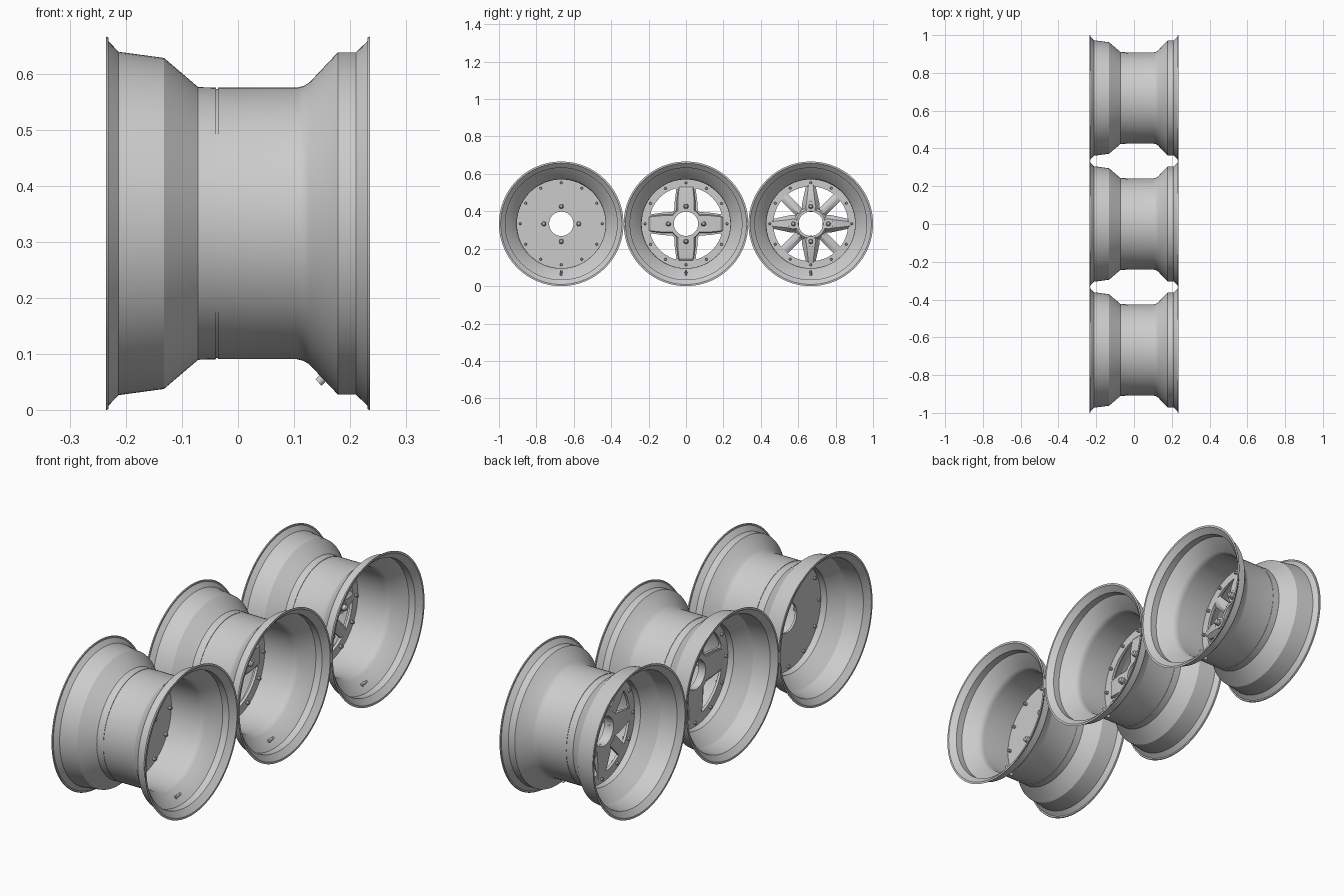
import bpy, bmesh
from math import sin, cos, pi, radians, atan2, hypot
from mathutils import Matrix, Vector

if "Cube" in bpy.data.objects:
    bpy.data.objects.remove(bpy.data.objects["Cube"])

R = 0.333            # wheel radius, also hub height
FACE_X = -0.038      # plane of the bolted centre
TO_AXLE = Matrix(((0, 0, 1, 0), (1, 0, 0, 0), (0, 1, 0, 0), (0, 0, 0, 1)))  # local z -> x


def add(name, bm, y):
    bmesh.ops.recalc_face_normals(bm, faces=bm.faces)
    me = bpy.data.meshes.new(name)
    bm.to_mesh(me)
    bm.free()
    ob = bpy.data.objects.new(name, me)
    ob.location = (0, y, R)
    bpy.context.collection.objects.link(ob)
    return ob


def lathe(bm, profile, centre=(0, 0, 0), direction=(1, 0, 0), n=96):
    """Revolve a closed (distance, radius) profile round an axis."""
    rot = Vector((1, 0, 0)).rotation_difference(Vector(direction)).to_matrix()
    rings = []
    for x, r in profile:
        if r == 0:
            rings.append([bm.verts.new(rot @ Vector((x, 0, 0)) + Vector(centre))] * n)
        else:
            rings.append([bm.verts.new(rot @ Vector((x, r * cos(2 * pi * i / n), r * sin(2 * pi * i / n)))
                                       + Vector(centre)) for i in range(n)])
    for a, b in zip(rings, rings[1:] + rings[:1]):
        for i in range(n):
            j = (i + 1) % n
            f = list(dict.fromkeys((a[i], a[j], b[j], b[i])))
            if len(f) > 2:
                bm.faces.new(f)


def arc(r, a0, a1, n):
    return [(r * cos(a0 + (a1 - a0) * i / n), r * sin(a0 + (a1 - a0) * i / n)) for i in range(n + 1)]


def rounded(pts, rad, n=5):
    """Round the corners of a polygon that turn sharply."""
    out = []
    for i, p in enumerate(pts):
        p, a, b = Vector(p), Vector(pts[i - 1]), Vector(pts[(i + 1) % len(pts)])
        if (p - a).angle(b - p) < radians(35):
            out.append(p)
            continue
        s, e = p + (a - p).normalized() * rad, p + (b - p).normalized() * rad
        for k in range(n + 1):
            t = k / n
            out.append(s * (1 - t) ** 2 + p * 2 * t * (1 - t) + e * t * t)
    return out


def turned(pts, a):
    return [(p[0] * cos(a) - p[1] * sin(a), p[0] * sin(a) + p[1] * cos(a)) for p in pts]


def plate(name, loops, half, y):
    """Flat plate with holes from a filled 2D curve, facing along x."""
    cu = bpy.data.curves.new(name, 'CURVE')
    cu.dimensions, cu.fill_mode = '2D', 'BOTH'
    cu.extrude = half
    for pts in loops:
        sp = cu.splines.new('POLY')
        sp.points.add(len(pts) - 1)
        for q, p in zip(sp.points, pts):
            q.co = (p[0], p[1], 0, 1)
        sp.use_cyclic_u = True
    tmp = bpy.data.objects.new(name, cu)
    bpy.context.collection.objects.link(tmp)
    bpy.context.view_layer.update()
    me = bpy.data.meshes.new_from_object(tmp.evaluated_get(bpy.context.evaluated_depsgraph_get()))
    bpy.data.objects.remove(tmp)
    bm = bmesh.new()
    bm.from_mesh(me)
    bpy.data.meshes.remove(me)
    bmesh.ops.remove_doubles(bm, verts=bm.verts, dist=1e-5)
    bm.transform(Matrix.Translation((FACE_X, 0, 0)) @ TO_AXLE)
    return add(name, bm, y)


def spoke(bm, ang, stations, crown):
    """Loft a raised rib outwards: stations are (radius, half width, front x, back x)."""
    rings = []
    for r, w, xf, xb in stations:
        sec = [(-w, xb), (w, xb), (w, FACE_X), (w * crown, xf), (-w * crown, xf), (-w, FACE_X)]
        rings.append([bm.verts.new((x, r * cos(ang) - t * sin(ang), r * sin(ang) + t * cos(ang)))
                      for t, x in sec])
    for a, b in zip(rings, rings[1:]):
        for i in range(6):
            j = (i + 1) % 6
            bm.faces.new((a[i], a[j], b[j], b[i]))
    bm.faces.new(rings[0])
    bm.faces.new(rings[-1])


def common_parts(tag, y, lug_x):
    # barrel: outer skin left to right (with centre seam), then inner skin back
    bm = bmesh.new()
    lathe(bm, [(-.235, .333), (-.231, .331), (-.231, .325), (-.213, .306), (-.132, .295), (-.071, .243),
               (-.039, .242), (-.039, .240), (-.036, .240), (-.036, .242), (.105, .242), (.117, .245),
               (.127, .251), (.178, .305), (.210, .305), (.231, .325), (.231, .331), (.235, .333),
               (.235, .324), (.212, .299), (.181, .299), (.131, .246), (.119, .239), (.105, .237),
               (-.073, .237), (-.134, .289), (-.212, .300), (-.235, .324)])
    add(tag + "_rim_barrel", bm, y)
    # twelve rim bolts with nuts behind
    bm = bmesh.new()
    for k in range(12):
        a = k * pi / 6
        lathe(bm, [(-.014, 0), (-.014, .007), (.017, .007), (.019, .005), (.019, 0)],
              (FACE_X, .219 * cos(a), .219 * sin(a)), n=12)
    add(tag + "_rim_bolts", bm, y)
    # four wheel nuts
    bm = bmesh.new()
    for k in range(4):
        a = k * pi / 2
        lathe(bm, [(-.004, 0), (-.004, .016), (.004, .016), (.006, .013), (.019, .012), (.024, .007), (.025, 0)],
              (lug_x, .094 * cos(a), .094 * sin(a)), n=16)
    add(tag + "_wheel_nuts", bm, y)
    # valve stem, square to the cone of the barrel
    bm = bmesh.new()
    lathe(bm, [(-.012, 0), (-.012, .008), (.008, .008), (.008, .005), (.018, .005), (.018, .007),
               (.036, .006), (.036, 0)], (.152, 0, -.275), (.72, 0, .69), n=16)
    add(tag + "_valve_stem", bm, y)


outer, bore = arc(.240, 0, 2 * pi, 96)[:-1], arc(.065, 0, 2 * pi, 48)[:-1]

# wheel 1: plain disc centre
Y = -.667
common_parts("disc_wheel", Y, FACE_X + .006)
plate("disc_centre", [outer, bore], .005, Y)

# wheel 2: four broad spokes
Y = 0
common_parts("four_spoke_wheel", Y, FACE_X + .022)
a0 = atan2(.05, .19)
window = rounded([(.064, .064), (.125, .060)] + arc(.198, a0, pi / 2 - a0, 14) + [(.060, .125)], .014)
plate("four_spoke_centre", [outer, bore] + [turned(window, k * pi / 2) for k in range(4)], .006, Y)
bm = bmesh.new()
for k in range(4):
    spoke(bm, k * pi / 2, [(.068, .052, FACE_X + .022, FACE_X - .012), (.125, .052, FACE_X + .022, FACE_X - .012),
                           (.185, .045, FACE_X + .016, FACE_X - .010), (.197, .042, FACE_X + .006, FACE_X - .006)], .84)
add("broad_spokes", bm, Y)
bm = bmesh.new()
lathe(bm, [(FACE_X - .014, .065), (FACE_X - .014, .088), (FACE_X + .02, .086), (FACE_X + .022, .084),
           (FACE_X + .022, .065)], n=64)
add("four_spoke_hub", bm, Y)

# wheel 3: eight ridged spokes, wide on the axes and slim on the diagonals
Y = .667
common_parts("eight_spoke_wheel", Y, FACE_X + .03)
plate("eight_spoke_ring", [outer, arc(.200, 0, 2 * pi, 96)[:-1]], .006, Y)
bm = bmesh.new()
for k in range(4):
    spoke(bm, k * pi / 2, [(.070, .048, FACE_X + .028, FACE_X - .018), (.110, .046, FACE_X + .028, FACE_X - .018),
                           (.165, .034, FACE_X + .020, FACE_X - .012), (.210, .024, FACE_X + .006, FACE_X - .006)], .5)
add("wide_spokes", bm, Y)
bm = bmesh.new()
for k in range(4):
    spoke(bm, (k + .5) * pi / 2, [(.070, .026, FACE_X + .020, FACE_X - .018), (.160, .026, FACE_X + .014, FACE_X - .012),
                                  (.208, .026, FACE_X + .005, FACE_X - .006)], .35)
add("slim_spokes", bm, Y)
bm = bmesh.new()
lathe(bm, [(FACE_X - .02, .065), (FACE_X - .02, .090), (FACE_X + .012, .090), (FACE_X + .026, .078),
           (FACE_X + .026, .065)], n=64)
for k in range(4):
    a = k * pi / 2
    lathe(bm, [(0, 0), (0, .031), (.03, .027), (.03, 0)],
          (FACE_X, .094 * cos(a), .094 * sin(a)), n=32)
add("eight_spoke_hub", bm, Y)

# smooth shading with crisp edges
bpy.ops.object.select_all(action='SELECT')
bpy.context.view_layer.objects.active = bpy.context.selected_objects[0]
bpy.ops.object.shade_smooth_by_angle(angle=radians(30))
